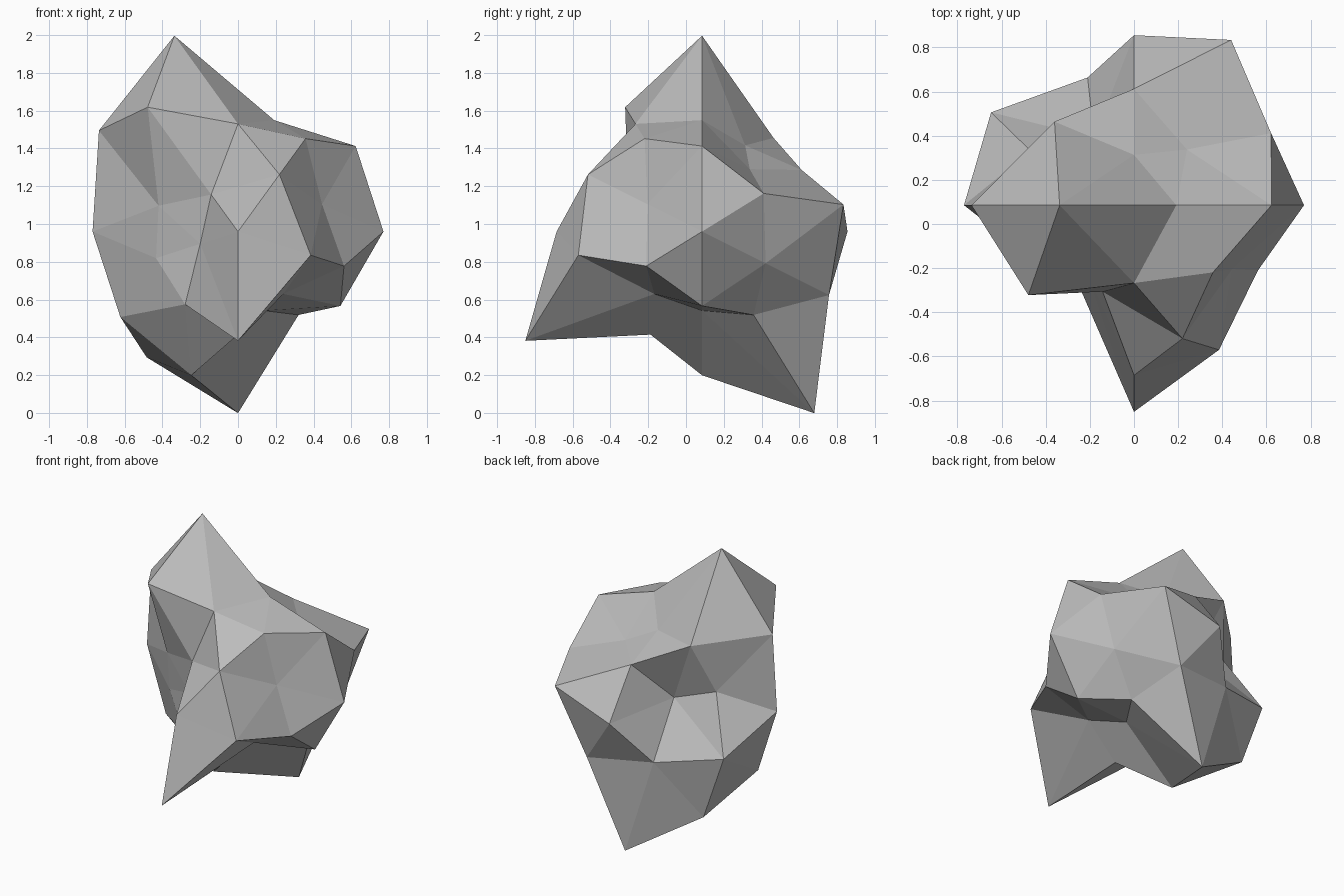
import bpy
import bmesh
from math import sin, cos, radians
from mathutils import Vector

default_cube = bpy.data.objects.get("Cube")
if default_cube:
    bpy.data.objects.remove(default_cube, do_unlink=True)

# Rings of a subdivided icosahedron whose pole points forward:
# angle from the pole, first azimuth, then how far each corner sticks out
RINGS = [
    (0.00, 0, [0.77]),
    (31.72, 270, [1.10, 0.77, 0.71, 0.46, 0.40]),
    (58.28, 306, [0.48, 0.55, 0.67, 0.52, 0.56]),
    (63.43, 270, [0.61, 0.66, 0.68, 0.91, 0.51]),
    (90.00, 0, [0.77, 0.77, 0.62, 1.09, 0.91, 0.77, 0.77, 0.80, 0.44, 0.67]),
    (116.57, 306, [0.61, 0.73, 0.51, 0.55, 0.92]),
    (121.72, 270, [1.13, 0.64, 0.48, 0.72, 0.80]),
    (148.28, 306, [0.79, 0.88, 0.62, 0.36, 0.68]),
    (180.00, 0, [0.77]),
]
CENTRE = Vector((0, 0.085, 0.96))


def direction(polar, azimuth):
    """Unit vector at a polar angle from the front and an azimuth around it."""
    p, a = radians(polar), radians(azimuth)
    return Vector((sin(p) * cos(a), -cos(p), sin(p) * sin(a)))


def make_material(name, colour):
    material = bpy.data.materials.new(name)
    material.use_nodes = True
    material.diffuse_color = colour
    shader = material.node_tree.nodes["Principled BSDF"]
    shader.inputs["Base Color"].default_value = colour
    shader.inputs["Roughness"].default_value = 0.9
    return material


# Wrap the unit sphere of corners in triangles, then push each corner in or out
bm = bmesh.new()
reach = {}
for polar, start, radii in RINGS:
    for i, radius in enumerate(radii):
        vert = bm.verts.new(direction(polar, start + i * 360 / len(radii)))
        reach[vert] = radius
bmesh.ops.convex_hull(bm, input=list(bm.verts))
bmesh.ops.recalc_face_normals(bm, faces=list(bm.faces))
for vert, radius in reach.items():
    vert.co = CENTRE + vert.co * radius

# Flat-faced rock
mesh = bpy.data.meshes.new("rock")
bm.to_mesh(mesh)
bm.free()
mesh.materials.append(make_material("stone grey", (0.5, 0.5, 0.5, 1)))
rock = bpy.data.objects.new("rock", mesh)
bpy.context.collection.objects.link(rock)
